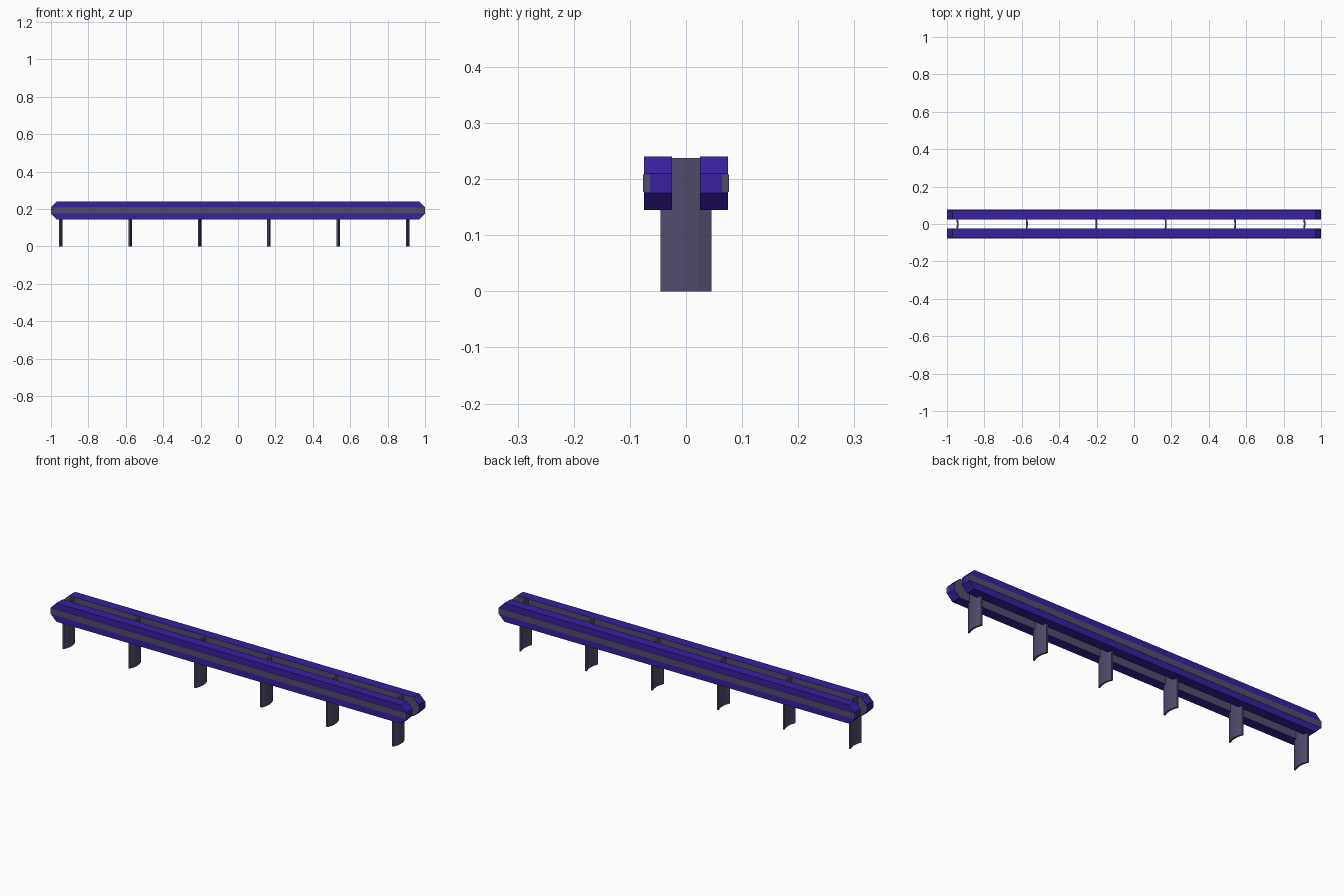
import bpy, bmesh

if "Cube" in bpy.data.objects:
    bpy.data.objects.remove(bpy.data.objects["Cube"])


def material(name, color):
    m = bpy.data.materials.new(name)
    m.diffuse_color = color
    m.use_nodes = True
    m.node_tree.nodes["Principled BSDF"].inputs["Base Color"].default_value = m.diffuse_color
    return m


PURPLE = material("purple_paint", (0.042, 0.014, 0.35, 1))
STEEL = material("dark_steel", (0.08, 0.072, 0.15, 1))


def prism(name, points, offset, mats):
    """Extrude a closed polygon of 3D points along offset."""
    bm = bmesh.new()
    face = bm.faces.new([bm.verts.new(p) for p in points])
    res = bmesh.ops.extrude_face_region(bm, geom=[face])
    verts = [g for g in res["geom"] if isinstance(g, bmesh.types.BMVert)]
    bmesh.ops.translate(bm, verts=verts, vec=offset)
    bmesh.ops.recalc_face_normals(bm, faces=bm.faces)
    me = bpy.data.meshes.new(name)
    bm.to_mesh(me)
    bm.free()
    for m in mats:
        me.materials.append(m)
    ob = bpy.data.objects.new(name, me)
    bpy.context.collection.objects.link(ob)
    return ob


# Rails: long beams with chamfered ends and a steel inner face
rail_outline = [(-1, .175), (-.97, .145), (.97, .145), (1, .175),
                (1, .21), (.97, .24), (-.97, .24), (-1, .21)]
for side, label in ((-1, "front"), (1, "back")):
    rail = prism(label + "_rail", [(x, side * .025, z) for x, z in rail_outline],
                 (0, side * .05, 0), (PURPLE, STEEL))
    for p in rail.data.polygons:
        if p.normal.y * side < -0.9:
            p.material_index = 1

    # Steel strip along the middle of the outer face
    strip = [(-1.001, .177), (1.001, .177), (1.001, .208), (-1.001, .208)]
    prism(label + "_rail_strip", [(x, side * .064, z) for x, z in strip],
          (0, side * .0125, 0), (STEEL,))

# Posts: thin plates with a shallow bend
bend = [(-.009, -.045), (-.001, -.022), (.001, 0), (-.001, .022), (-.009, .045)]
section = bend + [(x + .009, y) for x, y in reversed(bend)]
for i in range(6):
    cx = -.948 + .371 * i
    prism(f"post_{i + 1}", [(cx + x, y, 0) for x, y in section],
          (0, 0, .238), (STEEL,))
